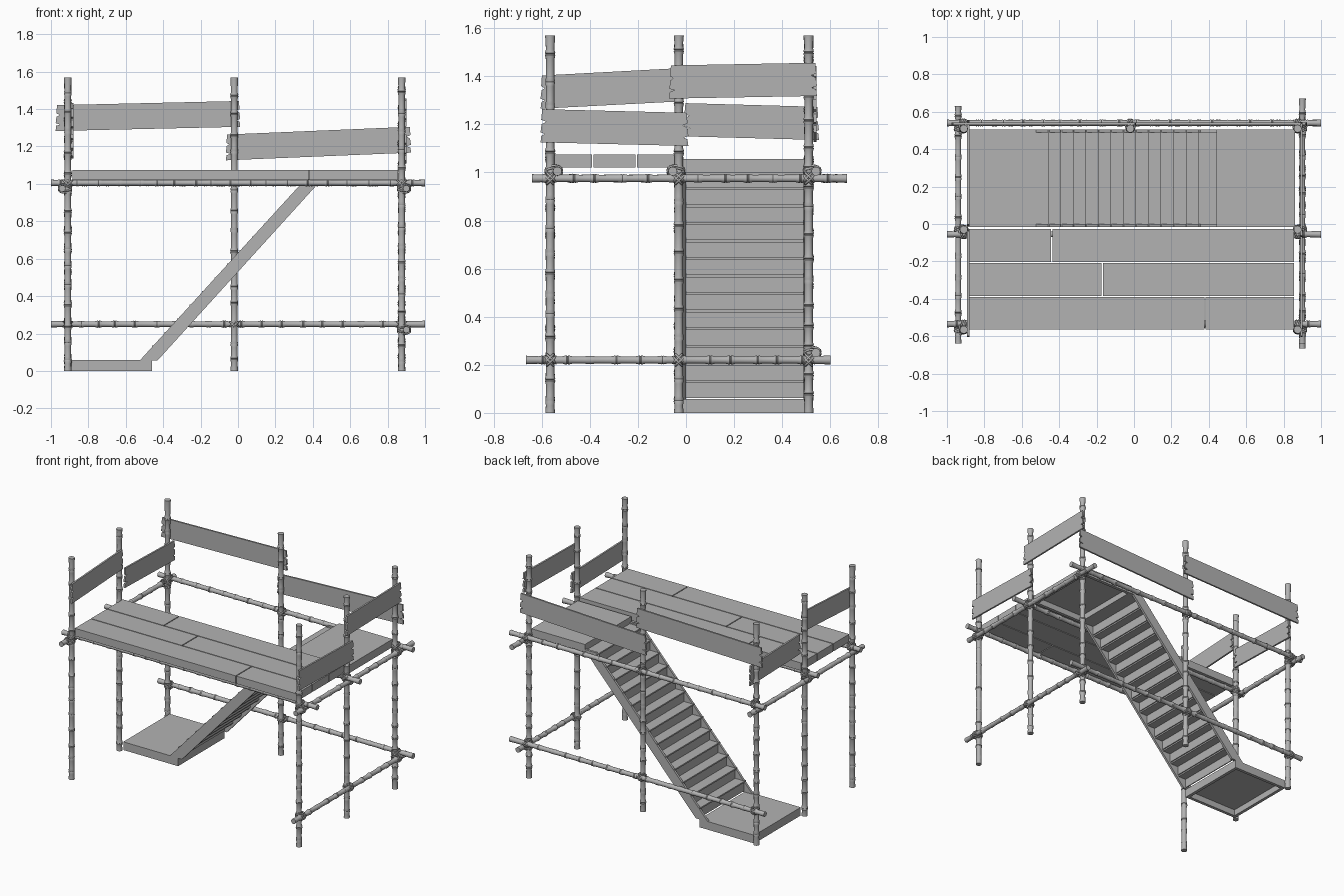
import bpy, bmesh, math, random
from mathutils import Vector

random.seed(4)
if "Cube" in bpy.data.objects:
    bpy.data.objects.remove(bpy.data.objects["Cube"])

mat = bpy.data.materials.new("weathered grey")
mat.use_nodes = True
GREY = (0.45, 0.45, 0.45, 1)
mat.diffuse_color = GREY
mat.node_tree.nodes["Principled BSDF"].inputs["Base Color"].default_value = GREY


def finish(bm, name, smooth=False):
    bmesh.ops.recalc_face_normals(bm, faces=bm.faces)
    mesh = bpy.data.meshes.new(name)
    bm.to_mesh(mesh)
    bm.free()
    mesh.materials.append(mat)
    obj = bpy.data.objects.new(name, mesh)
    bpy.context.collection.objects.link(obj)
    if smooth:
        bpy.ops.object.select_all(action='DESELECT')
        obj.select_set(True)
        bpy.context.view_layer.objects.active = obj
        bpy.ops.object.shade_smooth_by_angle(angle=math.radians(40))
    return obj


def add_box(bm, x, y, z):
    """Add a box given (min, max) ranges on each axis."""
    verts = bmesh.ops.create_cube(bm, size=1)["verts"]
    for v in verts:
        v.co = [r[0] + (c + 0.5) * (r[1] - r[0]) for c, r in zip(v.co, (x, y, z))]


def prism(bm, points, depth):
    """Extrude a flat polygon along the depth vector."""
    face = bm.faces.new([bm.verts.new(p) for p in points])
    new = bmesh.ops.extrude_face_region(bm, geom=[face])["geom"]
    bmesh.ops.translate(bm, vec=depth, verts=[g for g in new if isinstance(g, bmesh.types.BMVert)])


def bamboo(name, start, end, radius=0.017, sides=12):
    """Jointed cane: rings of varying radius swept along an axis."""
    start, end = Vector(start), Vector(end)
    axis = end - start
    length = axis.length
    rot = axis.to_track_quat('Z', 'Y')
    profile = [(0, radius * 1.15)]
    t = random.uniform(0.05, 0.08)
    while t < length - 0.04:
        swell = radius * random.uniform(1.12, 1.28)
        profile += [(t - 0.02, radius), (t - 0.004, swell), (t, radius * 1.05),
                    (t + 0.004, swell), (t + 0.02, radius * 0.98)]
        t += random.uniform(0.08, 0.12)
    profile.append((length, radius * 1.2))
    bm = bmesh.new()
    rings = []
    for h, r in profile:
        rings.append([bm.verts.new(start + rot @ Vector((r * math.cos(a), r * math.sin(a), h)))
                      for a in (2 * math.pi * i / sides for i in range(sides))])
    for low, high in zip(rings, rings[1:]):
        for i in range(sides):
            j = (i + 1) % sides
            bm.faces.new((low[i], low[j], high[j], high[i]))
    bm.faces.new(rings[0])
    bm.faces.new(rings[-1])
    return finish(bm, name, True)


def lashing(name, centre, along, across):
    """Two crossed rope loops around a joint."""
    curve = bpy.data.curves.new(name, 'CURVE')
    curve.dimensions = '3D'
    curve.bevel_depth = 0.005
    curve.bevel_resolution = 1
    for sign in (-1, 1):
        for shift in (-0.007, 0.007):
            diagonal = (along + Vector((0, 0, sign))).normalized()
            side = (along - Vector((0, 0, sign))).normalized() * shift
            spline = curve.splines.new('POLY')
            spline.points.add(15)
            spline.use_cyclic_u = True
            for i, p in enumerate(spline.points):
                a = math.tau * i / 16
                pos = Vector(centre) + side + diagonal * 0.026 * math.cos(a) + across * 0.034 * math.sin(a)
                p.co = (*pos, 1)
    curve.materials.append(mat)
    bpy.context.collection.objects.link(bpy.data.objects.new(name, curve))


def rail_plank(name, axis, offset, span, z_start, z_end, height=0.138):
    """Sloping board with splintered ends."""
    def end(u, z, sign):
        steps = (0, 0.2, 0.25, 0.3, 0.55, 0.62, 0.68, 1)
        bites = (0, 0.004, 0.03, 0, 0.006, 0.025, 0.004, 0.008)
        return [(u + sign * b * random.uniform(0.6, 1), z + height * s) for s, b in zip(steps, bites)]
    outline = end(span[0], z_start, 1) + end(span[1], z_end, -1)[::-1]
    bm = bmesh.new()
    if axis == 'x':
        prism(bm, [(u, offset, z) for u, z in outline], (0, 0.012, 0))
    else:
        prism(bm, [(offset, u, z) for u, z in outline], (0.012, 0, 0))
    finish(bm, name)


def framed_deck(name, x, y, z):
    """Thin panel over an open perimeter frame."""
    w = 0.022
    bm = bmesh.new()
    add_box(bm, x, y, (z[1] - 0.014, z[1]))
    beams = (z[0], z[1] - 0.014)
    for yy in ((y[0], y[0] + w), (y[1] - w, y[1])):
        add_box(bm, x, yy, beams)
    for xx in ((x[0], x[0] + w), (x[1] - w, x[1])):
        add_box(bm, xx, (y[0] + w, y[1] - w), beams)
    finish(bm, name)


# Upright posts
LEFT, MID, RIGHT = -0.91, -0.02, 0.875
FRONT, CENTRE, BACK = -0.565, -0.03, 0.51
posts = [(x, y) for x in (LEFT, RIGHT) for y in (FRONT, CENTRE, BACK)] + [(MID, BACK)]
for x, y in posts:
    bamboo("post", (x, y, 0), (x, y, 1.57), 0.0175)

# Long horizontal poles and their lashings
X, Y = Vector((1, 0, 0)), Vector((0, 1, 0))
for post_y, y, z in ((FRONT, -0.535, 1.005), (CENTRE, -0.055, 1.005), (BACK, 0.54, 1.005), (BACK, 0.54, 0.25)):
    bamboo("long_pole", (-1, y, z), (1, y, z), 0.0155)
    for px, py in posts:
        if py == post_y:
            lashing("lashing", (px, (y + py) / 2, z), X, Y)

# Cross poles and their lashings
for post_x, x, z, y0, y1 in ((LEFT, -0.94, 0.975, -0.64, 0.63), (RIGHT, 0.9, 0.975, -0.64, 0.67),
                             (RIGHT, 0.9, 0.22, -0.665, 0.6)):
    bamboo("cross_pole", (x, y0, z), (x, y1, z), 0.0155)
    for px, py in posts:
        if px == post_x:
            lashing("lashing", ((x + px) / 2, py, z), Y, X)

# Walkway boards, each row split at a different place
for row, split in enumerate((0.38, -0.17, -0.44)):
    y0 = -0.565 + row * 0.181
    bm = bmesh.new()
    add_box(bm, (-0.885, split - 0.003), (y0, y0 + 0.175), (1.02, 1.075))
    add_box(bm, (split + 0.003, 0.855), (y0, y0 + 0.175), (1.02, 1.075))
    finish(bm, "walkway_boards")

# Landings at the foot and head of the stairs
STAIR_Y = (-0.015, 0.505)
framed_deck("lower_landing", (-0.89, -0.46), STAIR_Y, (0, 0.058))
framed_deck("upper_landing", (0.44, 0.86), STAIR_Y, (1.0, 1.056))

# Stair stringers
bm = bmesh.new()
for y in (STAIR_Y[0], STAIR_Y[1] - 0.016):
    prism(bm, [(-0.525, y, 0.056), (-0.43, y, 0.056), (0.445, y, 1.02), (0.355, y, 1.02)], (0, 0.016, 0))
finish(bm, "stair_stringers")

# Treads and risers
RUN, RISE, COUNT = 0.067, 0.073, 13
bm = bmesh.new()
for i in range(COUNT):
    x, z = -0.46 + RUN * i, 0.135 + RISE * i
    depth = 0.11 if i == COUNT - 1 else RUN + 0.006
    add_box(bm, (x, x + depth), STAIR_Y, (z - 0.01, z))
    add_box(bm, (x + 0.006, x + 0.013), (0, 0.49), (z - RISE, z - 0.01))
finish(bm, "stair_steps")

# Guard rail boards
rail_plank("back_rail_left", 'x', 0.53, (-0.975, 0.012), 1.283, 1.305)
rail_plank("back_rail_right", 'x', 0.53, (-0.065, 0.925), 1.126, 1.167)
rail_plank("right_rail_front", 'y', 0.89, (-0.605, 0.01), 1.125, 1.11)
rail_plank("right_rail_back", 'y', 0.89, (-0.07, 0.545), 1.307, 1.318)
rail_plank("left_rail_front", 'y', -0.892, (-0.605, -0.03), 1.265, 1.295)
rail_plank("left_rail_back", 'y', -0.892, (-0.01, 0.553), 1.15, 1.135)
